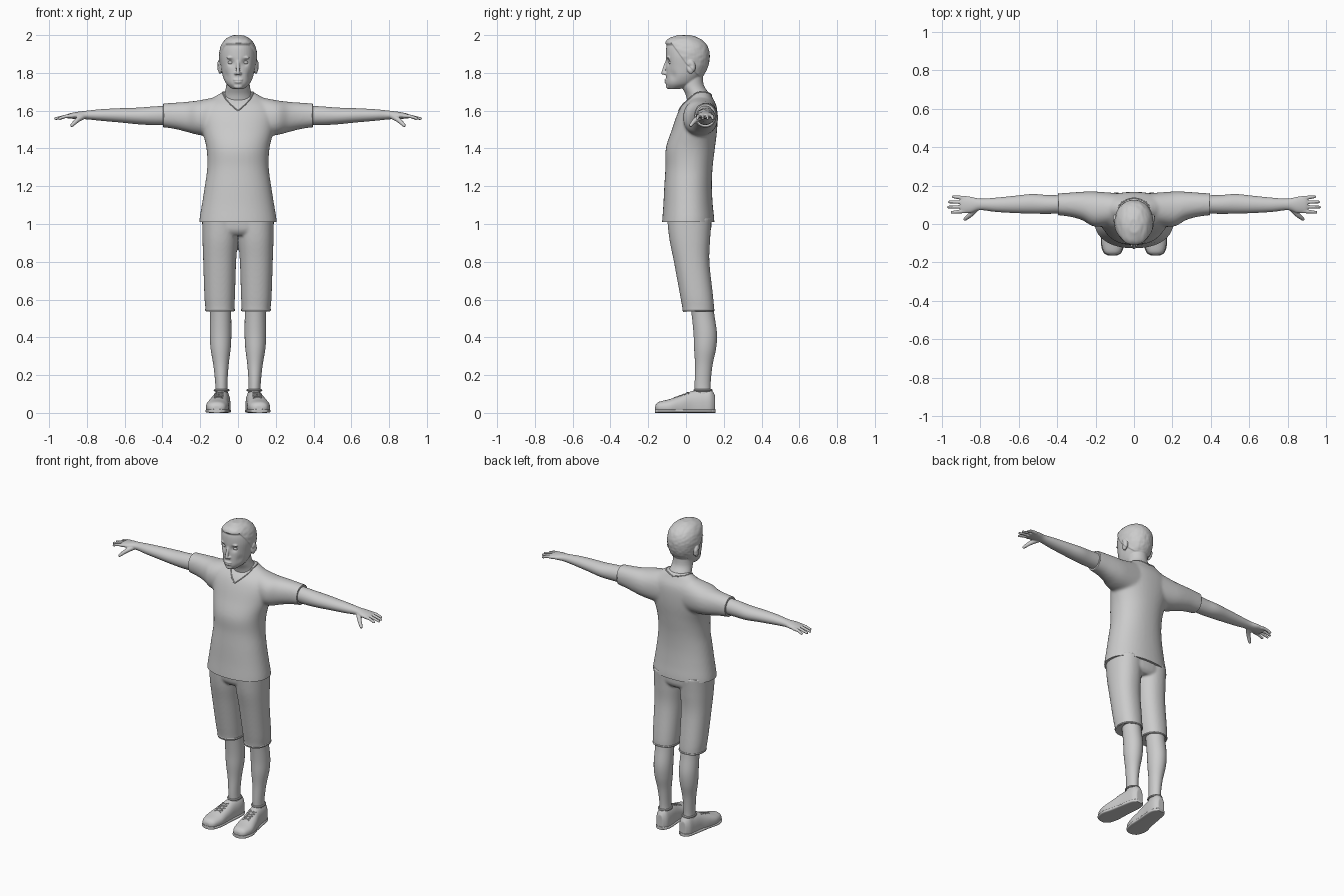
import bpy, bmesh, math
from mathutils import Matrix, Vector, noise
from mathutils.bvhtree import BVHTree

if "Cube" in bpy.data.objects:
    bpy.data.objects.remove(bpy.data.objects["Cube"])

grey = bpy.data.materials.new("plain grey")
grey.use_nodes = True
grey.diffuse_color = (.6, .6, .6, 1)
grey.node_tree.nodes["Principled BSDF"].inputs["Base Color"].default_value = grey.diffuse_color
made = []


def spline(keys, steps):
    """Smooth curve through tuples of any length."""
    out = []
    for i in range(len(keys) - 1):
        before, start = keys[max(i - 1, 0)], keys[i]
        end, after = keys[i + 1], keys[min(i + 2, len(keys) - 1)]
        for step in range(steps):
            u = step / steps
            out.append(tuple(
                b + .5 * u * (c - a + u * (2 * a - 5 * b + 4 * c - d + u * (3 * (b - c) + d - a)))
                for a, b, c, d in zip(before, start, end, after)))
    return out + [tuple(keys[-1])]


def section(axis, key, power=2, sides=40):
    """Rounded outline; key = position on axis, two centres, two radii."""
    t, c1, c2, r1, r2 = key
    points = []
    for i in range(sides):
        angle = math.tau * i / sides
        co, si = math.cos(angle), math.sin(angle)
        a = c1 + r1 * math.copysign(abs(co) ** (2 / power), co)
        b = c2 + r2 * math.copysign(abs(si) ** (2 / power), si)
        points.append({"x": (t, a, b), "y": (a, t, b), "z": (a, b, t)}[axis])
    return points


def loft(bm, axis, keys, power=2, steps=6):
    rings = [[bm.verts.new(p) for p in section(axis, key, power)] for key in spline(keys, steps)]
    for low, high in zip(rings, rings[1:]):
        for i in range(len(low)):
            bm.faces.new((low[i - 1], low[i], high[i], high[i - 1]))
    bm.faces.new(rings[0])
    bm.faces.new(rings[-1])


def ball(bm, centre, size):
    matrix = Matrix.Translation(centre) @ Matrix.Diagonal((*size, 1))
    bmesh.ops.create_icosphere(bm, subdivisions=3, radius=1, matrix=matrix)


def chain(bm, points, start, end):
    """Tapering finger-like row of overlapping balls."""
    row = spline(points, 8)
    for i, p in enumerate(row):
        ball(bm, p, [start + (end - start) * i / (len(row) - 1)] * 3)


def add_object(name, mesh):
    obj = bpy.data.objects.new(name, mesh)
    bpy.context.collection.objects.link(obj)
    mesh.materials.clear()
    mesh.materials.append(grey)
    made.append(obj)
    return obj


def bake(obj):
    bpy.context.view_layer.update()
    graph = bpy.context.evaluated_depsgraph_get()
    return bpy.data.meshes.new_from_object(obj.evaluated_get(graph))


def finish(bm, name, voxel=0, smooth=0, cuts=()):
    """Make an object, optionally fused into one skin and trimmed by planes."""
    bmesh.ops.recalc_face_normals(bm, faces=bm.faces)
    mesh = bpy.data.meshes.new(name)
    bm.to_mesh(mesh)
    bm.free()
    obj = add_object(name, mesh)
    if voxel:
        remesh = obj.modifiers.new("fuse", "REMESH")
        remesh.mode, remesh.voxel_size = "VOXEL", voxel
        soften = obj.modifiers.new("soften", "SMOOTH")
        soften.factor, soften.iterations = .5, smooth
        obj.data = bake(obj)
        obj.modifiers.clear()
    if cuts:
        bm = bmesh.new()
        bm.from_mesh(obj.data)
        for point, normal in cuts:
            bmesh.ops.bisect_plane(bm, geom=bm.verts[:] + bm.edges[:] + bm.faces[:],
                                   plane_co=point, plane_no=normal, clear_outer=True)
            bmesh.ops.holes_fill(bm, edges=[e for e in bm.edges if e.is_boundary], sides=0)
        bm.to_mesh(obj.data)
        bm.free()
    return obj


def tube(name, points, radius, closed=False):
    curve = bpy.data.curves.new(name, "CURVE")
    curve.dimensions, curve.bevel_depth, curve.bevel_resolution = "3D", radius, 2
    curve.use_fill_caps = True
    line = curve.splines.new("POLY")
    line.points.add(len(points) - 1)
    for target, p in zip(line.points, points):
        target.co = (*p, 1)
    line.use_cyclic_u = closed
    helper = bpy.data.objects.new(name, curve)
    bpy.context.collection.objects.link(helper)
    mesh = bake(helper)
    bpy.data.objects.remove(helper)
    return add_object(name, mesh)


def mirror(obj):
    mesh = obj.data.copy()
    mesh.transform(Matrix.Scale(-1, 4, (1, 0, 0)))
    mesh.flip_normals()
    add_object(obj.name.replace("left", "right"), mesh)


def push(obj, centre, radius, offset):
    """Soft sculpting dent or bump."""
    for v in obj.data.vertices:
        v.co += Vector(offset) * math.exp(-((v.co - Vector(centre)).length / radius) ** 2)


def surface(obj):
    bm = bmesh.new()
    bm.from_mesh(obj.data)
    tree = BVHTree.FromBMesh(bm)
    bm.free()
    return tree


# Shirt: torso and sleeves fused, hems trimmed flat
bm = bmesh.new()
loft(bm, "z", [(.95, 0, .01, .21, .14), (1.02, 0, .012, .205, .138), (1.1, 0, .011, .192, .131),
               (1.2, 0, .011, .176, .126), (1.3, 0, .016, .163, .125), (1.4, 0, .023, .167, .13),
               (1.5, 0, .045, .19, .12), (1.58, 0, .06, .2, .107), (1.63, 0, .07, .18, .09),
               (1.67, 0, .08, .13, .06), (1.7, 0, .08, .08, .045)], 2.2)
for s in (1, -1):
    loft(bm, "x", [(s * .08, .08, 1.57, .08, .11), (s * .2, .077, 1.563, .092, .093),
                   (s * .27, .094, 1.567, .074, .08), (s * .34, .101, 1.573, .062, .069),
                   (s * .43, .103, 1.576, .054, .06)], 2.2)
shirt = finish(bm, "shirt", .008, 12, [((0, 0, 1.01), (0, 0, -1)),
                                       ((.395, 0, 0), (1, 0, 0)), ((-.395, 0, 0), (-1, 0, 0))])
mirror(tube("left_sleeve_hem", section("x", (.392, .103, 1.575, .054, .06)), .004, True))

# V-shaped collar laid on the shirt
half = [(0, -.04, 1.6), (.04, -.02, 1.64), (.075, .03, 1.685), (.07, .1, 1.69), (0, .135, 1.68)]
skin = surface(shirt)
mirror(tube("left_collar", [skin.find_nearest(p)[0] for p in spline(half, 8)], .004))

# Shorts
bm = bmesh.new()
loft(bm, "z", [(.94, 0, .02, .12, .09), (.97, 0, .02, .18, .112), (1.04, 0, .018, .19, .118)], 2.3)
for s in (1, -1):
    loft(bm, "z", [(.5, s * .095, .067, .074, .08), (.56, s * .096, .064, .077, .084),
                   (.62, s * .097, .056, .081, .087), (.8, s * .097, .03, .087, .094),
                   (.92, s * .094, .02, .094, .108), (1.03, s * .092, .018, .098, .118)], 2.2)
finish(bm, "shorts", .007, 5, [((0, 0, .535), (0, .07, -1))])
mirror(tube("left_shorts_cuff", section("z", (.545, .095, .066, .073, .079), 2.2), .007, True))

# Lower legs
bm = bmesh.new()
loft(bm, "z", [(.08, .086, .09, .034, .042), (.15, .088, .088, .032, .042), (.25, .09, .094, .04, .046),
               (.34, .092, .101, .053, .058), (.42, .092, .102, .057, .062), (.52, .092, .09, .056, .06),
               (.6, .093, .08, .058, .062)])
mirror(finish(bm, "left_leg"))

# Shoes with sole, opening and laces
bm = bmesh.new()
loft(bm, "y", [(-.163, .112, .025, .02, .014), (-.145, .112, .028, .045, .03), (-.09, .11, .03, .06, .042),
               (-.03, .103, .035, .055, .057), (.03, .093, .04, .048, .075), (.09, .086, .04, .046, .084),
               (.13, .084, .045, .04, .082), (.153, .084, .045, .022, .05)], 2.3)
shoe = finish(bm, "left_shoe", .004, 4, [((0, 0, .004), (0, 0, -1))])
mirror(shoe)
bm = bmesh.new()
loft(bm, "y", [(-.165, .112, .01, .02, .01), (-.147, .112, .01, .048, .01), (-.09, .11, .01, .063, .01),
               (-.02, .1, .01, .056, .01), (.09, .086, .01, .05, .01), (.135, .084, .01, .04, .01),
               (.155, .084, .01, .02, .01)], 4)
mirror(finish(bm, "left_sole"))
mirror(tube("left_shoe_opening", section("z", (.12, .087, .09, .036, .045)), .006, True))
skin = surface(shoe)
for row in range(4):
    for s in (1, -1):
        y = -.055 + row * .02
        path = []
        for i in range(7):
            u = i / 3 - 1
            hit = skin.ray_cast(Vector((.1 - .05 * y + u * .023, y + s * u * .009, 1)), Vector((0, 0, -1)))
            path.append(hit[0])
        mirror(tube("left_lace", path, .003))

# Arms with hands
bm = bmesh.new()
loft(bm, "x", [(.34, .102, 1.577, .047, .052), (.45, .102, 1.573, .049, .049), (.53, .105, 1.572, .051, .044),
               (.62, .102, 1.575, .045, .038), (.72, .1, 1.577, .037, .031), (.8, .102, 1.577, .03, .023),
               (.85, .1, 1.575, .042, .019), (.89, .101, 1.572, .044, .014), (.905, .101, 1.57, .036, .01)])
for i, tip in enumerate((.948, .966, .962, .942)):
    y = .067 + .023 * i
    drift = (i - 1.5) * .004
    chain(bm, [(.88, y, 1.572), (.915, y + drift / 2, 1.569), (tip, y + drift, 1.558)], .011, .0075)
chain(bm, [(.82, .085, 1.57), (.85, .05, 1.55), (.88, .025, 1.522)], .017, .009)
mirror(finish(bm, "left_arm", .0035, 3))

# Head: skull, nose, lips, ears and neck fused into one skin
bm = bmesh.new()
loft(bm, "z", [(1.715, 0, -.062, .03, .03), (1.74, 0, -.03, .06, .076), (1.78, 0, -.012, .08, .094),
               (1.83, 0, .003, .09, .108), (1.89, 0, .007, .096, .114), (1.94, 0, .003, .087, .106),
               (1.975, 0, -.005, .062, .08), (1.995, 0, -.01, .025, .035)], 2.1)
loft(bm, "z", [(1.6, 0, .075, .085, .06), (1.68, 0, .063, .073, .063), (1.74, 0, .033, .062, .06),
               (1.83, 0, .03, .06, .06)])
chain(bm, [(0, -.1, 1.865), (0, -.112, 1.83), (0, -.12, 1.8)], .008, .011)
for s in (1, -1):
    ball(bm, (s * .011, -.108, 1.797), (.009, .012, .008))
    ball(bm, (s * .095, .025, 1.83), (.012, .021, .036))
    ball(bm, (s * .035, -.094, 1.88), (.026, .01, .008))
ball(bm, (0, -.104, 1.763), (.026, .01, .006))
ball(bm, (0, -.104, 1.751), (.022, .01, .006))
ball(bm, (0, -.093, 1.728), (.024, .014, .013))
head = finish(bm, "head", .004, 3)
for s in (1, -1):
    push(head, (s * .038, -.097, 1.855), .018, (0, .012, 0))
    push(head, (s * .108, .02, 1.835), .012, (-s * .008, 0, 0))
    push(head, (s * .07, -.075, 1.785), .025, (-s * .005, .003, 0))

# Short hair raised from the scalp, with a swept front
normals = [v.normal.copy() for v in head.data.vertices]
for v, normal in zip(head.data.vertices, normals):
    y, z = v.co.y, v.co.z
    line = 1.945 if y < -.07 else 1.945 - 1.4 * (y + .07) if y < 0 else max(1.847 - y, 1.78)
    rise = min(max((z - line) / .008, 0), 1)
    if rise:
        front = math.exp(-((y + .09) / .04) ** 2 - ((z - 1.96) / .02) ** 2)
        strands = noise.noise((v.co.x * 60, y * 25, z * 60))
        v.co += normal * rise * (.005 + .008 * front + .0015 * strands)

# Eyes
bm = bmesh.new()
ball(bm, (.038, -.078, 1.855), (.017, .014, .011))
mirror(finish(bm, "left_eye"))

# Smooth shading with crisp hems
bpy.ops.object.select_all(action="DESELECT")
for obj in made:
    obj.select_set(True)
bpy.context.view_layer.objects.active = head
bpy.ops.object.shade_smooth_by_angle(angle=math.radians(40))
